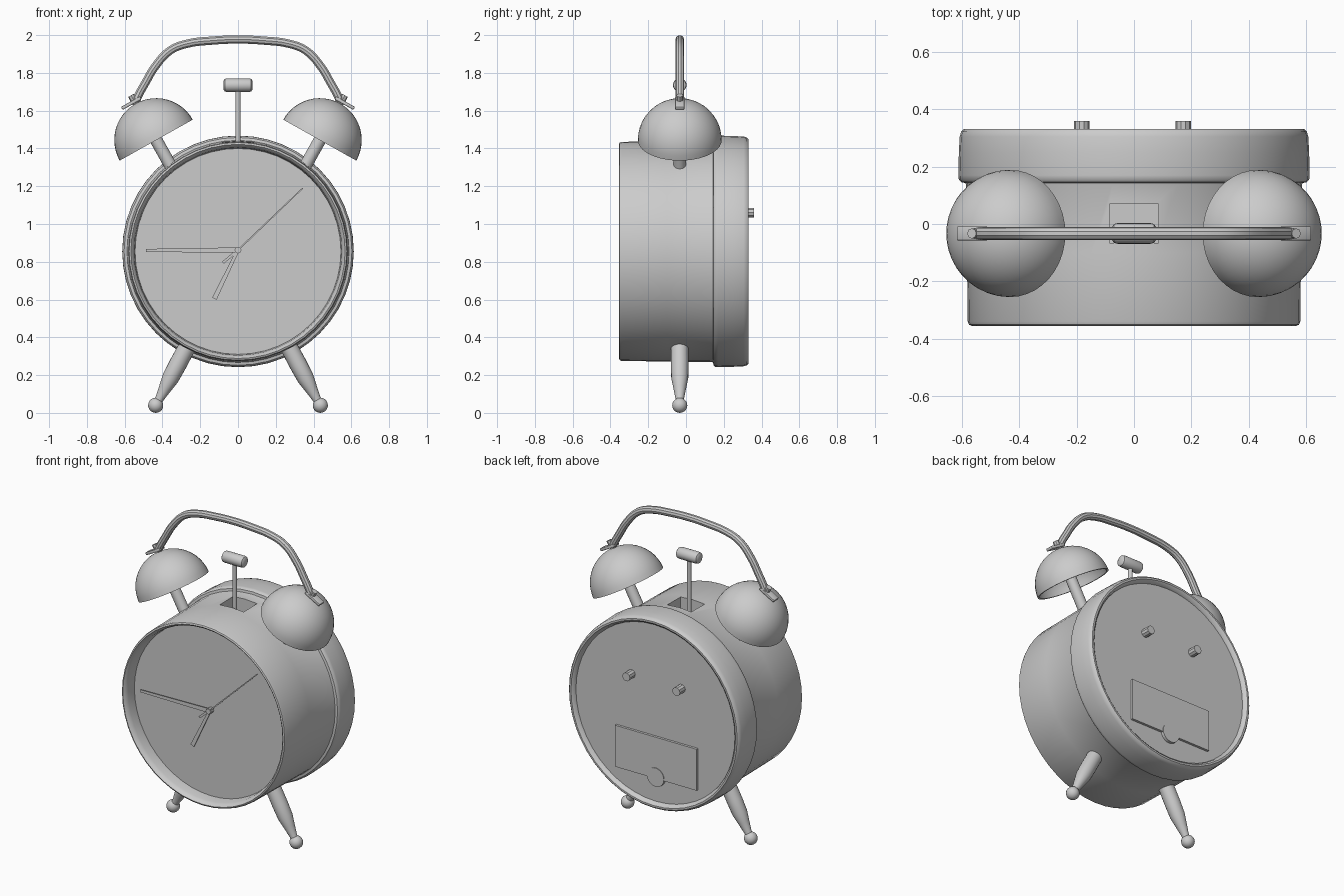
import bpy, bmesh, math
from mathutils import Vector, Matrix

if "Cube" in bpy.data.objects:
    bpy.data.objects.remove(bpy.data.objects["Cube"])

grey = bpy.data.materials.new("plain_grey")
grey.diffuse_color = (0.6, 0.6, 0.6, 1)
grey.use_nodes = True
grey.node_tree.nodes["Principled BSDF"].inputs["Base Color"].default_value = grey.diffuse_color
CZ, Y0 = 0.855, -0.033          # clock centre height, depth of legs and bells


def finish(ob, angle=35):
    ob.data.materials.clear()
    ob.data.materials.append(grey)
    bpy.ops.object.select_all(action='DESELECT')
    ob.select_set(True)
    bpy.context.view_layer.objects.active = ob
    bpy.ops.object.shade_smooth_by_angle(angle=math.radians(angle))
    return ob


def make(name, bm, smooth=True):
    bmesh.ops.recalc_face_normals(bm, faces=bm.faces)
    me = bpy.data.meshes.new(name)
    bm.to_mesh(me)
    bm.free()
    ob = bpy.data.objects.new(name, me)
    bpy.context.collection.objects.link(ob)
    return finish(ob) if smooth else ob


def lathe(name, profile, origin, axis, segs=32):
    """Revolve (radius, height) points around an axis."""
    bm = bmesh.new()
    rot = Vector((0, 0, 1)).rotation_difference(Vector(axis).normalized())
    rings = []
    for r, h in profile:
        n = segs if r > 0 else 1
        rings.append([bm.verts.new(Vector(origin) + rot @ Vector(
            (r * math.cos(2 * math.pi * i / segs), r * math.sin(2 * math.pi * i / segs), h)))
            for i in range(n)])
    for a, b in zip(rings, rings[1:]):
        for i in range(segs):
            j = (i + 1) % segs
            quad = [a[i % len(a)], a[j % len(a)], b[j % len(b)], b[i % len(b)]]
            bm.faces.new(list(dict.fromkeys(quad)))
    return make(name, bm)


def rod(name, r, h0, h1, origin, axis, segs=20):
    return lathe(name, [(0, h0), (r, h0), (r, h1), (0, h1)], origin, axis, segs)


def box(name, centre, size, tilt=0, bevel=0, smooth=True):
    bm = bmesh.new()
    bmesh.ops.create_cube(bm, size=1)
    bmesh.ops.scale(bm, vec=size, verts=bm.verts)
    if bevel:
        bmesh.ops.bevel(bm, geom=bm.edges[:], offset=bevel, segments=2, affect='EDGES', profile=0.5)
    bmesh.ops.transform(bm, matrix=Matrix.Translation(centre) @ Matrix.Rotation(tilt, 4, 'Y'), verts=bm.verts)
    return make(name, bm, smooth)


# Drum with recessed dial, bulging back rim and recessed back plate
body = lathe("clock_body", [
    (0, -.27), (.545, -.27), (.55, -.325), (.557, -.346), (.567, -.355), (.576, -.351), (.58, -.34),
    (.583, -.1), (.586, .138), (.588, .143), (.603, .146), (.611, .155), (.613, .17),
    (.611, .25), (.608, .305), (.603, .322), (.594, .331), (.583, .331), (.572, .322),
    (.566, .305), (0, .305)], (0, 0, CZ), (0, 1, 0), 48)

# Slot for the hammer in the top of the drum
cutter = box("slot_cutter", (0, .002, 1.44), (.17, .135, .18), smooth=False)
cutter.hide_render = True
mod = body.modifiers.new("slot", 'BOOLEAN')
mod.object, mod.operation, mod.solver = cutter, 'DIFFERENCE', 'EXACT'
bpy.context.view_layer.objects.active = body
bpy.ops.object.modifier_apply(modifier=mod.name)
bpy.data.objects.remove(cutter)
finish(body)

# Hammer
rod("hammer_stem", .014, 1.35, 1.72, (0, Y0, 0), (0, 0, 1), 12)
lathe("hammer_head", [(0, -.076), (.024, -.076), (.033, -.07), (.036, -.058), (.036, .058),
                      (.033, .07), (.024, .076), (0, .076)], (0, Y0, 1.735), (1, 0, 0), 20)

# Legs, bells and handle ends on both sides
for s, side in ((-1, "left"), (1, "right")):
    leg_dir = (s * .47, 0, -.882)
    lathe(side + "_leg", [(0, .5), (.046, .5), (.047, .68), (.045, .76), (.034, .82),
                          (.023, .88), (.022, .91), (0, .91)], (0, Y0, CZ), leg_dir, 20)
    lathe(side + "_foot_ball", [(.04 * math.sin(math.pi * i / 10) if 0 < i < 10 else 0,
                                 -.04 * math.cos(math.pi * i / 10)) for i in range(11)],
          (s * .436, Y0, .04), (0, 0, 1), 20)

    axis = Vector((s * .489, 0, .872))
    bell = Vector((s * .433, Y0, 1.444))
    arc = [i * math.pi / 24 for i in range(13)]
    outer = [(.222 * math.cos(a) if a < 1.57 else 0, .222 * math.sin(a)) for a in arc]
    inner = [(.21 * math.cos(a) if a < 1.57 else 0, .21 * math.sin(a)) for a in arc]
    lathe(side + "_bell", outer[::-1] + inner, bell, axis, 40)
    rod(side + "_bell_stem", .033, -.2, .205, bell, axis)
    rod(side + "_bell_nut", .018, .2, .272, bell, axis, 8)
    box(side + "_handle_strap", (s * .565, Y0, 1.64), (.115, .05, .018),
        s * math.radians(29.3), .005)

# Carrying handle
half = [(.515, 1.652), (.53, 1.675), (.49, 1.748), (.437, 1.836), (.357, 1.92), (.267, 1.955), (.135, 1.971)]
half[0] = (.54, 1.65)
path = [(-x, z) for x, z in half] + [(0, 1.977)] + half[::-1]
cu = bpy.data.curves.new("handle", 'CURVE')
cu.dimensions, cu.bevel_depth, cu.bevel_resolution = '3D', .023, 3
cu.resolution_u, cu.use_fill_caps = 4, True
sp = cu.splines.new('BEZIER')
sp.bezier_points.add(len(path) - 1)
for p, (x, z) in zip(sp.bezier_points, path):
    p.co = (x, Y0, z)
    p.handle_left_type = p.handle_right_type = 'AUTO'
handle = bpy.data.objects.new("handle", cu)
bpy.context.collection.objects.link(handle)
bpy.ops.object.select_all(action='DESELECT')
handle.select_set(True)
bpy.context.view_layer.objects.active = handle
bpy.ops.object.convert(target='MESH')
finish(bpy.context.view_layer.objects.active)


# Clock hands: tapered thin plates from the hub to the tip
def hand(name, tip, w0, w1, y):
    hub, end = Vector((0, y, .862)), Vector((tip[0], y, tip[1]))
    d = (end - hub).normalized()
    n = Vector((d.z, 0, -d.x))
    bm = bmesh.new()
    f = bm.faces.new([bm.verts.new(p) for p in (hub + n * w0, end + n * w1, end - n * w1, hub - n * w0)])
    ext = bmesh.ops.extrude_face_region(bm, geom=[f])
    bmesh.ops.translate(bm, vec=(0, .005, 0), verts=[v for v in ext["geom"] if isinstance(v, bmesh.types.BMVert)])
    make(name, bm)


hand("alarm_hand", (-.08, .795), .007, .007, -.278)
hand("hour_hand", (-.125, .605), .008, .013, -.285)
hand("minute_hand", (-.487, .86), .014, .008, -.292)
hand("second_hand", (.343, 1.19), .004, .003, -.299)
rod("hand_hub", .018, -.303, -.265, (0, 0, .862), (0, 1, 0), 8)

# Back: two setting knobs and battery cover with tab
for x, n in ((-.182, "alarm_knob"), (.172, "time_knob")):
    rod(n, .027, .29, .36, (x, 0, 1.06), (0, 1, 0), 10)
box("battery_cover", (-.01, .308, .575), (.58, .025, .265))
rod("battery_cover_tab", .06, .298, .324, (-.01, 0, .452), (0, 1, 0), 20)
